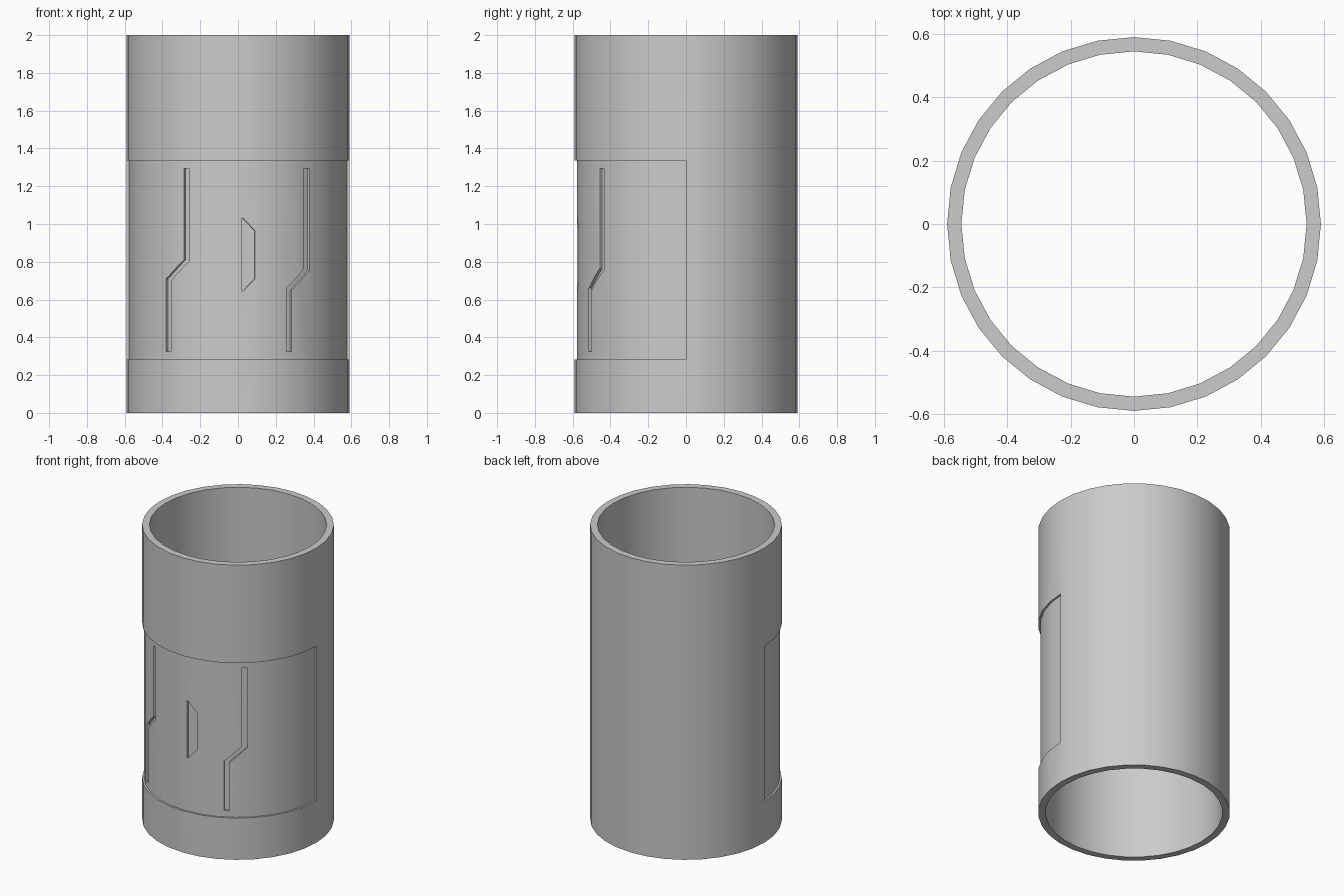
import bpy, bmesh, math

if "Cube" in bpy.data.objects:
    bpy.data.objects.remove(bpy.data.objects["Cube"])

SIDES = 32
R_OUT, R_IN, HEIGHT = 0.59, 0.545, 2.0
R_PANEL, R_FLOOR, R_FAR = 0.578, 0.56, 0.68


def make_object(name, bm):
    bmesh.ops.recalc_face_normals(bm, faces=bm.faces)
    me = bpy.data.meshes.new(name)
    bm.to_mesh(me)
    bm.free()
    ob = bpy.data.objects.new(name, me)
    bpy.context.collection.objects.link(ob)
    return ob


def loft(name, sections, closed=False):
    """Skin a row of four-point sections; cap the ends unless closed."""
    bm = bmesh.new()
    rows = [[bm.verts.new(p) for p in s] for s in sections]
    pairs = list(zip(rows, rows[1:])) + ([(rows[-1], rows[0])] if closed else [])
    for a, b in pairs:
        for i in range(4):
            j = (i + 1) % 4
            bm.faces.new((a[i], a[j], b[j], b[i]))
    if not closed:
        bm.faces.new(rows[0])
        bm.faces.new(rows[-1])
    return make_object(name, bm)


def ring_section(angle, r0, r1, z0, z1):
    c, s = math.cos(angle), math.sin(angle)
    return [(r * c, r * s, z) for r, z in ((r0, z0), (r1, z0), (r1, z1), (r0, z1))]


def radial_section(left, right):
    """Cross-section of a groove cutter between two front-view points (x, z)."""
    def at(p, r):
        a = math.asin(p[0] / R_PANEL)
        return (r * math.sin(a), -r * math.cos(a), p[1])
    return [at(left, R_FLOOR), at(right, R_FLOOR), at(right, R_FAR), at(left, R_FAR)]


# tube wall
step = 2 * math.pi / SIDES
tube = loft("tube_shell", [ring_section(i * step, R_IN, R_OUT, 0, HEIGHT)
                           for i in range(SIDES)], closed=True)

# shallow recessed panel around the front half
cutters = [loft("panel_cutter", [ring_section(math.pi + i * step, R_PANEL, R_FAR, 0.283, 1.335)
                                 for i in range(SIDES // 2 + 1)])]

# two stepped grooves
for name, x_top, x_low, z_hi, z_lo in (("left_groove_cutter", -0.288, -0.382, 0.81, 0.71),
                                       ("right_groove_cutter", 0.352, 0.258, 0.765, 0.66)):
    w = 0.027
    path = [(x_top, 1.295, 0), (x_top, z_hi, -0.01), (x_low, z_lo, -0.01), (x_low, 0.325, 0)]
    cutters.append(loft(name, [radial_section((x, z), (x + w, z + dz)) for x, z, dz in path]))

# small trapezoid notch
cutters.append(loft("notch_cutter", [radial_section((0.02, 1.035), (0.09, 0.965)),
                                     radial_section((0.02, 0.64), (0.09, 0.71))]))

# carve everything into the tube
bpy.context.view_layer.objects.active = tube
tube.select_set(True)
for cutter in cutters:
    mod = tube.modifiers.new(cutter.name, 'BOOLEAN')
    mod.operation = 'DIFFERENCE'
    mod.solver = 'EXACT'
    mod.object = cutter
    bpy.ops.object.modifier_apply(modifier=mod.name)
    bpy.data.objects.remove(cutter, do_unlink=True)

bpy.ops.object.shade_smooth_by_angle(angle=math.radians(30))
